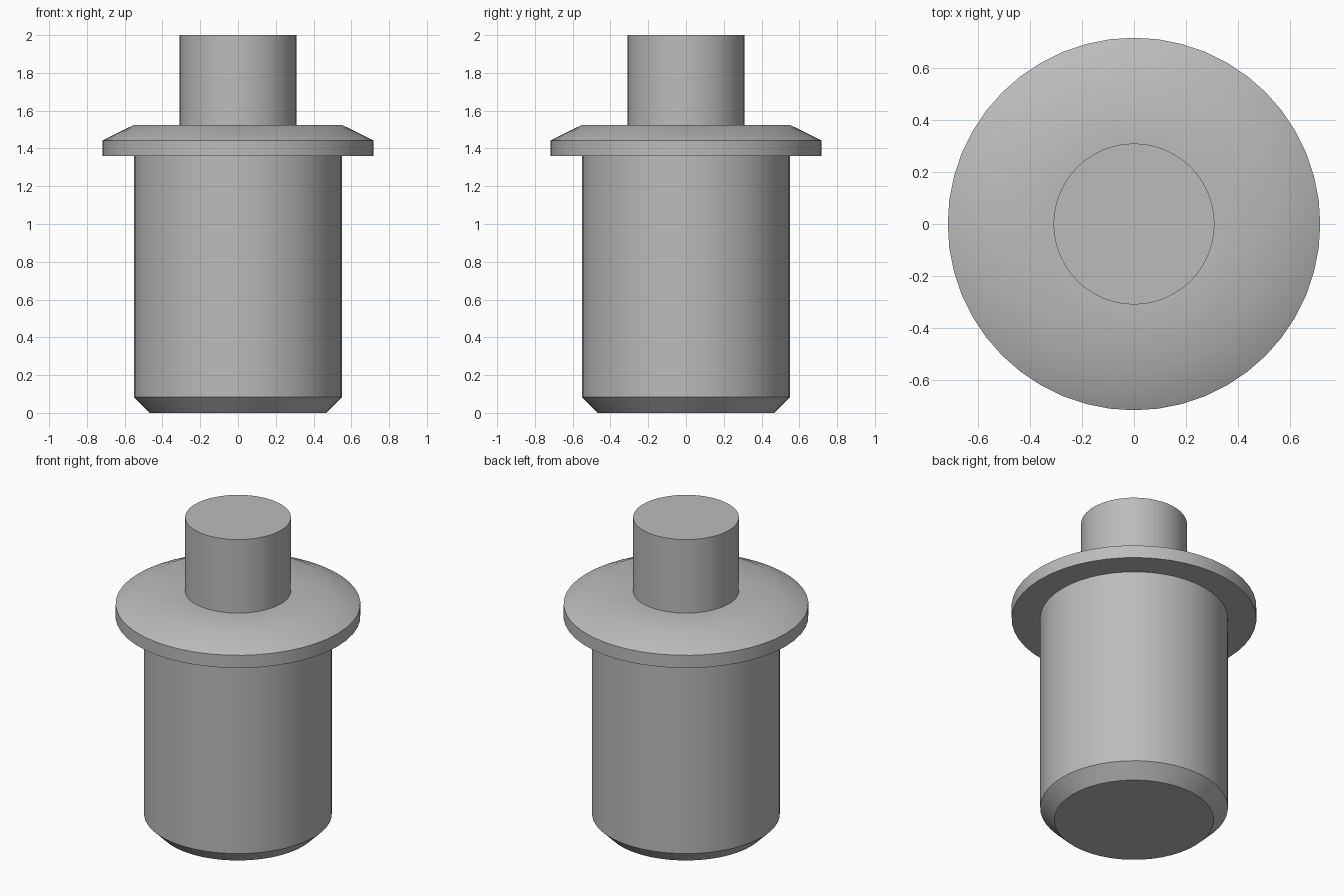
import bpy
import bmesh
import math

SEGMENTS = 48

cube = bpy.data.objects.get("Cube")
if cube:
    bpy.data.objects.remove(cube, do_unlink=True)

# Single plain grey
grey = bpy.data.materials.new("plain grey")
grey.use_nodes = True
colour = (0.5, 0.5, 0.5, 1)
grey.diffuse_color = colour
grey.node_tree.nodes["Principled BSDF"].inputs["Base Color"].default_value = colour


def lathe(name, profile):
    """Spin a (radius, height) profile, listed upward, around the z axis."""
    bm = bmesh.new()
    verts = [bm.verts.new((r, 0, z)) for r, z in profile]
    edges = [bm.edges.new(pair) for pair in zip(verts, verts[1:])]
    bmesh.ops.spin(bm, geom=verts + edges, cent=(0, 0, 0), axis=(0, 0, 1),
                   angle=math.tau, steps=SEGMENTS, use_merge=False)
    bmesh.ops.remove_doubles(bm, verts=bm.verts, dist=0.0001)
    bmesh.ops.dissolve_degenerate(bm, edges=bm.edges, dist=0.0001)
    bmesh.ops.recalc_face_normals(bm, faces=bm.faces)
    # Make sure open shells face away from the axis
    wall = max(bm.faces, key=lambda f: abs(f.normal.xy.dot(f.calc_center_median().xy)))
    if wall.normal.xy.dot(wall.calc_center_median().xy) < 0:
        bmesh.ops.reverse_faces(bm, faces=bm.faces)
    mesh = bpy.data.meshes.new(name)
    bm.to_mesh(mesh)
    bm.free()
    mesh.materials.append(grey)
    obj = bpy.data.objects.new(name, mesh)
    bpy.context.collection.objects.link(obj)
    bpy.ops.object.select_all(action="DESELECT")
    obj.select_set(True)
    bpy.context.view_layer.objects.active = obj
    bpy.ops.object.shade_smooth_by_angle(angle=math.radians(30))
    return obj


BODY_R, FLANGE_R, STEM_R = 0.55, 0.717, 0.31
FLANGE_BOTTOM, FLANGE_TOP = 1.36, 1.525

# Main cylinder with a chamfered, closed foot
lathe("body", [(0, 0), (0.467, 0), (BODY_R, 0.083), (BODY_R, FLANGE_BOTTOM)])

# Collar with a sloping shoulder
lathe("flange", [(BODY_R, FLANGE_BOTTOM), (FLANGE_R, FLANGE_BOTTOM),
                 (FLANGE_R, 1.442), (BODY_R, FLANGE_TOP), (STEM_R, FLANGE_TOP)])

# Narrow closed pin on top
lathe("stem", [(STEM_R, FLANGE_TOP), (STEM_R, 2), (0, 2)])
